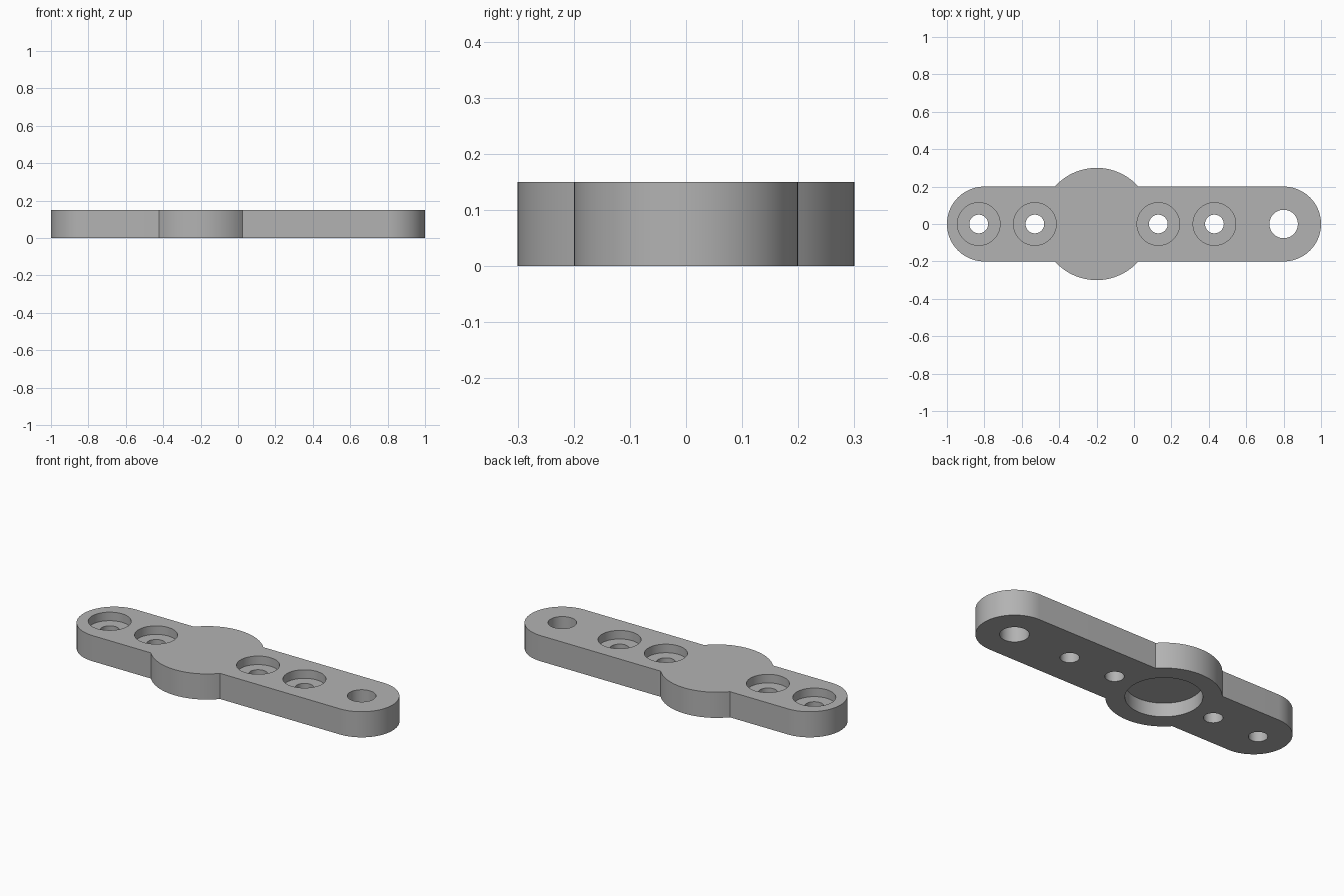
import bpy, bmesh, math

THICK = 0.15
BOSS_X, BOSS_R = -0.2, 0.3
END_X, END_R = 0.8, 0.2

cube = bpy.data.objects.get("Cube")
if cube:
    bpy.data.objects.remove(cube, do_unlink=True)

grey = bpy.data.materials.new("plain grey")
grey.use_nodes = True
colour = (0.45, 0.45, 0.45, 1)
grey.diffuse_color = colour
grey.node_tree.nodes["Principled BSDF"].inputs["Base Color"].default_value = colour


def arc(cx, r, start, end, steps):
    """Points on an arc centred on the x axis, angles in degrees."""
    angles = [math.radians(start + (end - start) * i / steps) for i in range(steps + 1)]
    return [(cx + r * math.cos(a), r * math.sin(a)) for a in angles]


def prism(name, outline, z0, z1):
    """Solid made by extruding an outline from z0 up to z1."""
    bm = bmesh.new()
    base = bm.faces.new([bm.verts.new((x, y, z0)) for x, y in outline])
    top = bmesh.ops.extrude_face_region(bm, geom=[base])["geom"]
    bmesh.ops.translate(bm, vec=(0, 0, z1 - z0),
                        verts=[v for v in top if isinstance(v, bmesh.types.BMVert)])
    bmesh.ops.recalc_face_normals(bm, faces=bm.faces)
    mesh = bpy.data.meshes.new(name)
    bm.to_mesh(mesh)
    bm.free()
    mesh.materials.append(grey)
    obj = bpy.data.objects.new(name, mesh)
    bpy.context.collection.objects.link(obj)
    return obj


# Plate: rounded bar with a round boss
t = math.degrees(math.asin(END_R / BOSS_R))
outline = (arc(END_X, END_R, -90, 90, 48)
           + arc(BOSS_X, BOSS_R, t, 180 - t, 36)
           + arc(-END_X, END_R, 90, 270, 48)
           + arc(BOSS_X, BOSS_R, 180 + t, 360 - t, 36))
plate = prism("mounting_plate", outline, 0, THICK)
bpy.context.view_layer.objects.active = plate
plate.select_set(True)


def drill(x, r, z0, z1):
    """Cut a round hole in the plate."""
    cutter = prism("cutter", arc(x, r, 0, 360, 64)[:-1], z0, z1)
    cutter.hide_render = True
    mod = plate.modifiers.new("hole", "BOOLEAN")
    mod.operation = "DIFFERENCE"
    mod.solver = "EXACT"
    mod.object = cutter
    bpy.ops.object.modifier_apply(modifier=mod.name)
    bpy.data.objects.remove(cutter, do_unlink=True)


# Counterbored screw holes
for x in (-0.83, -0.53, 0.13, 0.43):
    drill(x, 0.05, -0.1, THICK + 0.1)
    drill(x, 0.114, THICK - 0.05, THICK + 0.1)

# Plain end hole and blind pocket under the boss
drill(END_X, 0.076, -0.1, THICK + 0.1)
drill(BOSS_X, 0.2, -0.1, 0.08)

bpy.ops.object.shade_smooth_by_angle(angle=math.radians(30))
